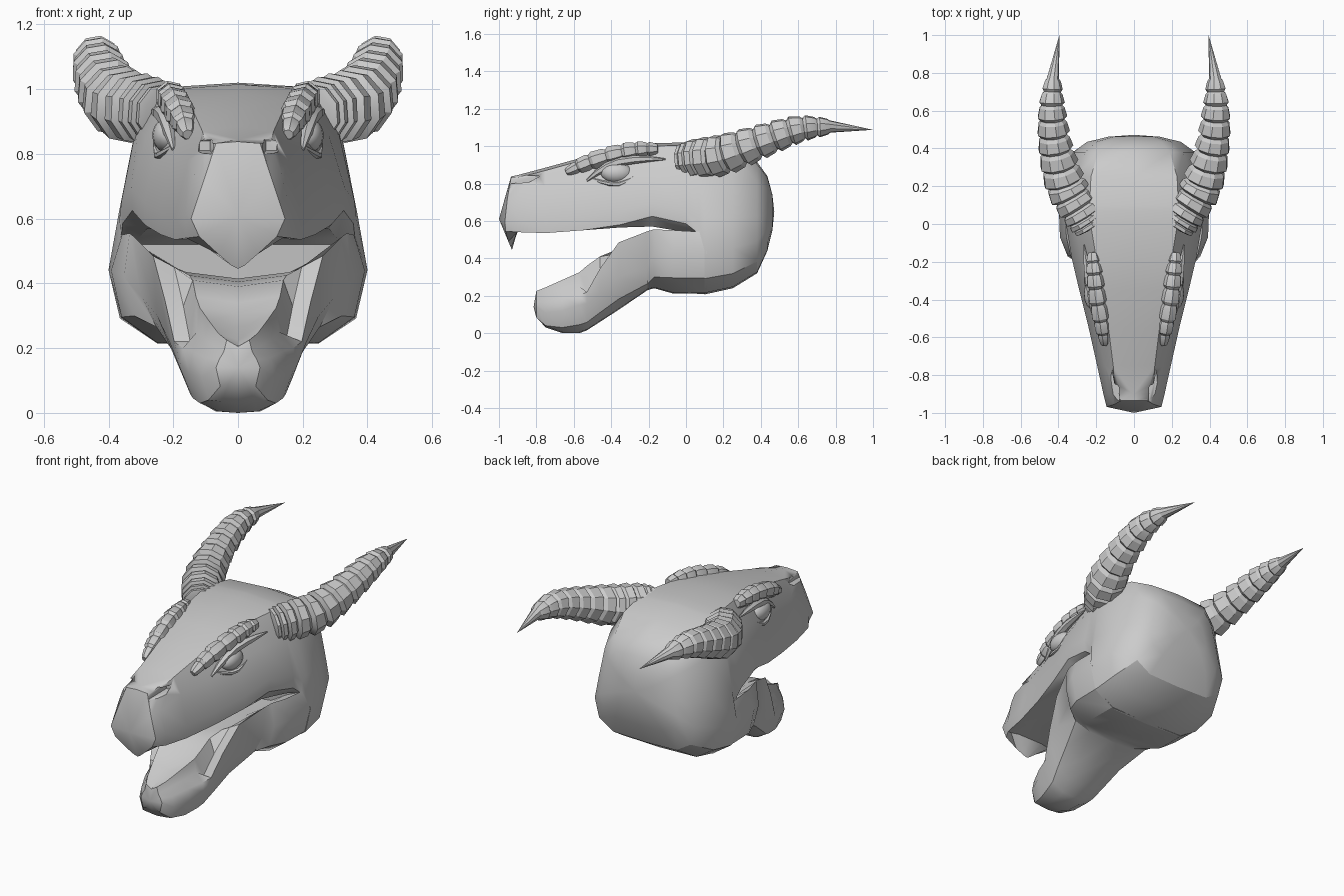
import bpy, bmesh
from math import sin, cos, pi, radians
from mathutils import Vector

if "Cube" in bpy.data.objects:
    bpy.data.objects.remove(bpy.data.objects["Cube"])


def finish(name, bm, angle, mirror):
    bmesh.ops.recalc_face_normals(bm, faces=bm.faces[:])
    me = bpy.data.meshes.new(name)
    bm.to_mesh(me)
    bm.free()
    me.shade_smooth()
    me.set_sharp_from_angle(angle=radians(angle))
    ob = bpy.data.objects.new(name, me)
    bpy.context.collection.objects.link(ob)
    if mirror:
        ob.modifiers.new("Mirror", 'MIRROR').use_mirror_merge = False
    return ob


def loft(name, rings, tip_start=None, tip_end=None, angle=32, mirror=False):
    """Skin closed rings of points; ends get a flat cap or a fan to a tip."""
    bm = bmesh.new()
    rs = [[bm.verts.new(p) for p in r] for r in rings]
    n = len(rs[0])
    for a, b in zip(rs, rs[1:]):
        for i in range(n):
            bm.faces.new((a[i], a[(i + 1) % n], b[(i + 1) % n], b[i]))
    for ring, tip in ((rs[0], tip_start), (rs[-1], tip_end)):
        if tip is None:
            bm.faces.new(ring)
        else:
            t = bm.verts.new(tip)
            for i in range(n):
                bm.faces.new((ring[i], ring[(i + 1) % n], t))
    return finish(name, bm, angle, mirror)


def full(half):
    """Complete a half ring (centre to centre) by reflecting it in x."""
    return half + [(-x, y, z) for x, y, z in reversed(half[1:-1])]


def sample(path, t):
    """Catmull-Rom point (x, y, z, radius) at t in 0..1."""
    p = [Vector(q) for q in path]
    p = [2 * p[0] - p[1]] + p + [2 * p[-1] - p[-2]]
    s = min(max(t, 0), 1) * (len(path) - 1)
    i = min(int(s), len(path) - 2)
    f = s - i
    a, b, c, d = p[i:i + 4]
    return 0.5 * (2 * b + (c - a) * f + (2 * a - 5 * b + 4 * c - d) * f * f
                  + (3 * b - a - 3 * c + d) * f ** 3)


def tube(name, path, stations, sides, tip=None, angle=25):
    """Tube along a path; stations are (t, radius factor)."""
    rings = []
    for t, k in stations:
        c = sample(path, t)
        tan = (sample(path, min(t + .02, 1)) - sample(path, max(t - .02, 0))).to_3d()
        q = tan.to_track_quat('Y', 'Z')
        rings.append([c.to_3d() + q @ Vector((cos(u), 0, sin(u))) * c.w * k
                      for u in [2 * pi * (j + .5) / sides for j in range(sides)]])
    return loft(name, rings, tip_end=tip, angle=angle, mirror=True)


def ridges(n):
    out = []
    for i in range(n):
        out += [(i / n, .82), ((i + .2) / n, 1.06), ((i + .8) / n, .98)]
    return out + [(1, .8)]


# Skull: snout, upper jaw and cranium in one skin
rings = [full([(0, -.935, .838), (.068, -.935, .833), (.105, -.955, .72),
               (.145, -.968, .6), (.12, -.965, .545), (.06, -.95, .49),
               (.02, -.935, .455), (0, -.93, .445)])]
upper = [  # y, top z, top width, side z, side width, lip width, lip z, palate z
    (-.90, .845, .10, .74, .135, .162, .54, .55),
    (-.75, .885, .11, .78, .155, .195, .535, .56),
    (-.55, .94, .135, .80, .20, .24, .55, .555),
    (-.35, .985, .17, .84, .243, .29, .58, .565),
    (-.18, 1.015, .20, .86, .28, .33, .625, .57),
    (0, 1.02, .23, .87, .31, .36, .585, .54),
    (.07, 1.018, .235, .865, .318, .366, .53, .52)]
for y, zt, wt, zs, ws, wl, zl, zp in upper:
    rings.append(full([(0, y, zt), (wt, y, zt - .015), (ws, y, zs),
                       (wl, y, zl + .07), (wl * .99, y, zl), (wl * .85, y, min(zl, zp)),
                       (wl * .5, y, zp), (0, y, zp)]))
base = [(0, 1), (.235, .98), (.32, .81), (.368, .51), (.40, .29), (.365, .105),
        (.25, .01), (0, 0)]
for y, sx, zt, zb in [(.10, 1, 1.015, .207), (.25, .97, .985, .24), (.38, .81, .915, .32),
                      (.435, .62, .84, .44), (.462, .34, .74, .55)]:
    rings.append(full([(x * sx, y, zb + (zt - zb) * z) for x, z in base]))
skull = loft("skull", rings, (0, -1, .61), (0, .472, .65))

# Nostrils cut into the snout edge
bm = bmesh.new()
bmesh.ops.create_cube(bm, size=1)
for v in bm.verts:
    taper = .6 if v.co.y > 0 else 1
    v.co = (.103 + v.co.x * .055 * taper, -.86 + v.co.y * .15, .825 + v.co.z * .05 * taper)
cutter = finish("nostril_cutter", bm, 30, True)
cutter.hide_render = True
cutter.display_type = 'WIRE'
cut = skull.modifiers.new("Nostrils", 'BOOLEAN')
cut.operation = 'DIFFERENCE'
cut.object = cutter

# Lower jaw: cheeks, mouth-corner flaps and gums in one skin
jaw = [  # y, bottom z, bottom w, side z, side w, flap w, flap z, flap inner z, gum w, gum z
    (.11, .21, .25, .44, .399, .367, .54, .50, .16, .43),
    (-.07, .212, .25, .44, .392, .358, .55, .49, .16, .43),
    (-.17, .24, .22, .42, .352, .335, .555, .47, .16, .435),
    (-.205, .23, .15, .36, .30, .322, .545, .465, .16, .435),
    (-.36, .125, .10, .30, .25, .262, .485, .45, .15, .425),
    (-.46, .06, .09, .22, .212, .225, .345, .33, .14, .41),
    (-.53, .015, .075, .16, .188, .197, .22, .22, .13, .36),
    (-.57, 0, .07, .15, .178, .17, .20, .25, .118, .325),
    (-.66, 0, .06, .12, .15, .14, .19, .23, .09, .285),
    (-.75, .03, .05, .11, .112, .10, .17, .21, .06, .245),
    (-.80, .085, .03, .14, .068, .058, .165, .19, .035, .225)]
rings = []
for y, zb, wb, zs, ws, wo, zo, zn, wg, zg in jaw:
    rings.append(full([(0, y, zb), (wb, y, zb + .005),
                       ((wb + ws) * .56, y, (zb + zs) / 2 - .03), (ws, y, zs),
                       (wo, y, zo), (wo * .75, y, zn), (wg, y, zg), (0, y, zg - .02)]))
loft("lower_jaw", rings, tip_end=(0, -.815, .14))

# Horns with ridges and a smooth spike
horn = [(.23, -.02, .925, .085), (.275, .05, .935, .102), (.36, .20, .955, .108),
        (.415, .40, 1.025, .09), (.435, .60, 1.09, .072), (.43, .77, 1.105, .042)]
tube("horn", horn, ridges(12), 9, tip=(.395, 1, 1.087))

# Brow ridges
brow = [(.155, -.64, .86, .02), (.17, -.53, .91, .045), (.195, -.38, .957, .048),
        (.21, -.25, .98, .045), (.22, -.15, .985, .03)]
tube("brow_ridge", brow, ridges(7), 7)

# Eyelids and eyes
lid = [(.20, -.53, .815, .006), (.215, -.45, .875, .02), (.228, -.36, .915, .024),
       (.248, -.24, .93, .02), (.265, -.11, .93, .004)]
tube("upper_eyelid", lid, [(i / 6, 1) for i in range(7)], 6)
under = [(.198, -.50, .825, .006), (.236, -.42, .80, .012), (.25, -.34, .80, .012),
         (.255, -.24, .86, .006)]
tube("lower_eyelid", under, [(i / 5, 1) for i in range(6)], 6)
bm = bmesh.new()
bmesh.ops.create_uvsphere(bm, u_segments=16, v_segments=10, radius=1)
for v in bm.verts:
    v.co = (.215 + v.co.x * .05, -.37 + v.co.y * .085, .857 + v.co.z * .055)
finish("eye", bm, 60, True)
